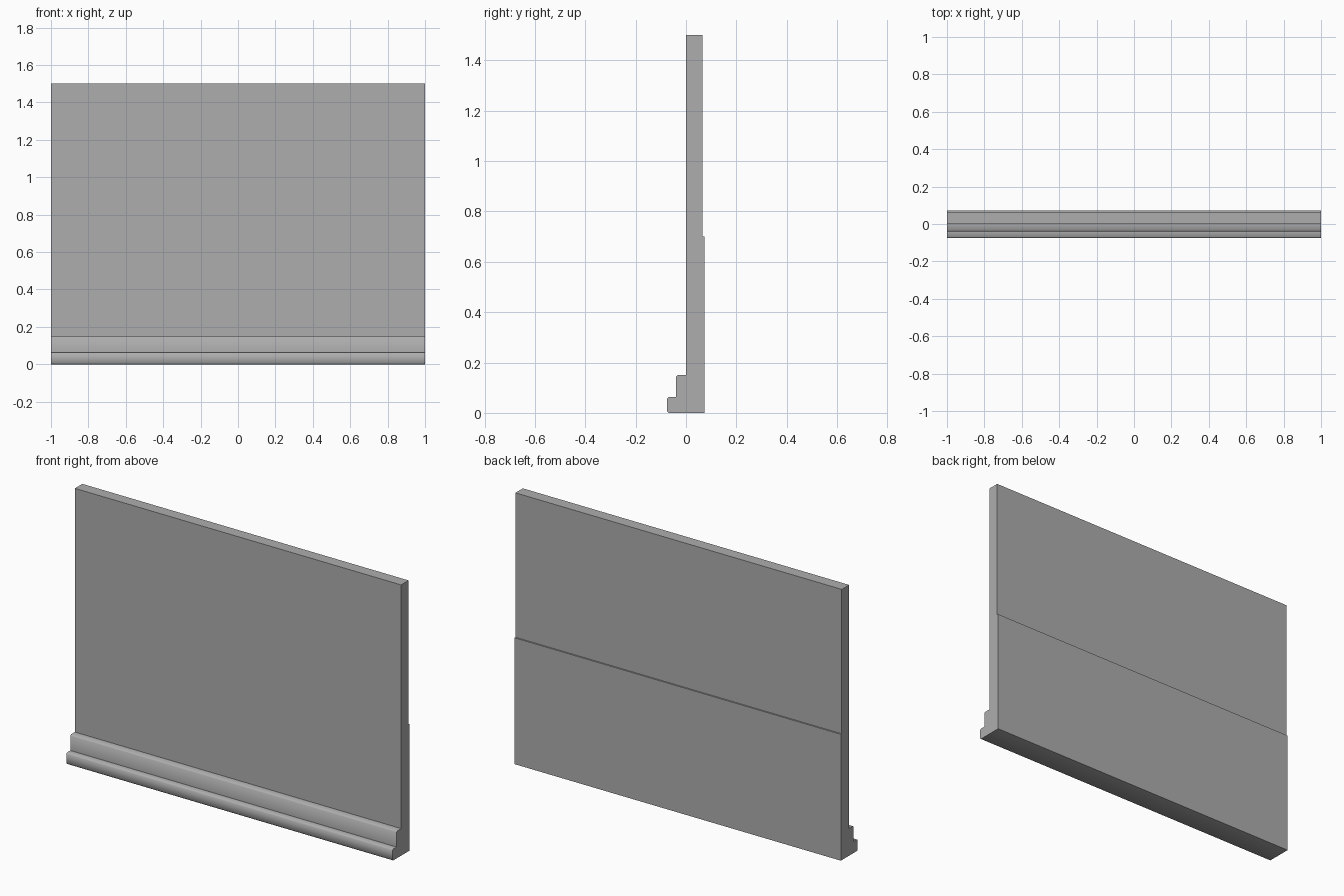
import bpy
import bmesh
import math

cube = bpy.data.objects.get("Cube")
if cube:
    bpy.data.objects.remove(cube, do_unlink=True)

# Single flat grey
grey = bpy.data.materials.new("plain grey")
grey.use_nodes = True
colour = (0.42, 0.42, 0.42, 1.0)
grey.diffuse_color = colour
grey.node_tree.nodes["Principled BSDF"].inputs["Base Color"].default_value = colour


def extrude_profile(name, profile, length):
    """Sweep a closed (y, z) outline along x, centred on x = 0."""
    bm = bmesh.new()
    face = bm.faces.new([bm.verts.new((-length / 2, y, z)) for y, z in profile])
    sweep = bmesh.ops.extrude_face_region(bm, geom=[face])
    moved = [v for v in sweep["geom"] if isinstance(v, bmesh.types.BMVert)]
    bmesh.ops.translate(bm, verts=moved, vec=(length, 0, 0))
    bmesh.ops.recalc_face_normals(bm, faces=bm.faces)
    mesh = bpy.data.meshes.new(name)
    bm.to_mesh(mesh)
    bm.free()
    mesh.materials.append(grey)
    obj = bpy.data.objects.new(name, mesh)
    bpy.context.collection.objects.link(obj)
    return obj


# Wall panel with stepped, softened skirting in front and a thicker lower back
r = 0.006
outline = [
    (0.073, 0), (0.073, 0.70), (0.065, 0.70), (0.065, 1.5), (0, 1.5),
    (0, 0.15), (-0.04 + r, 0.15), (-0.04, 0.15 - r),
    (-0.04, 0.063), (-0.075 + r, 0.063), (-0.075, 0.063 - r),
    (-0.075, r), (-0.075 + r, 0),
]
wall = extrude_profile("wall_with_skirting", outline, 2.0)

# Soft skirting edges, crisp wall edges
bpy.ops.object.select_all(action="DESELECT")
wall.select_set(True)
bpy.context.view_layer.objects.active = wall
bpy.ops.object.shade_smooth_by_angle(angle=math.radians(50))
